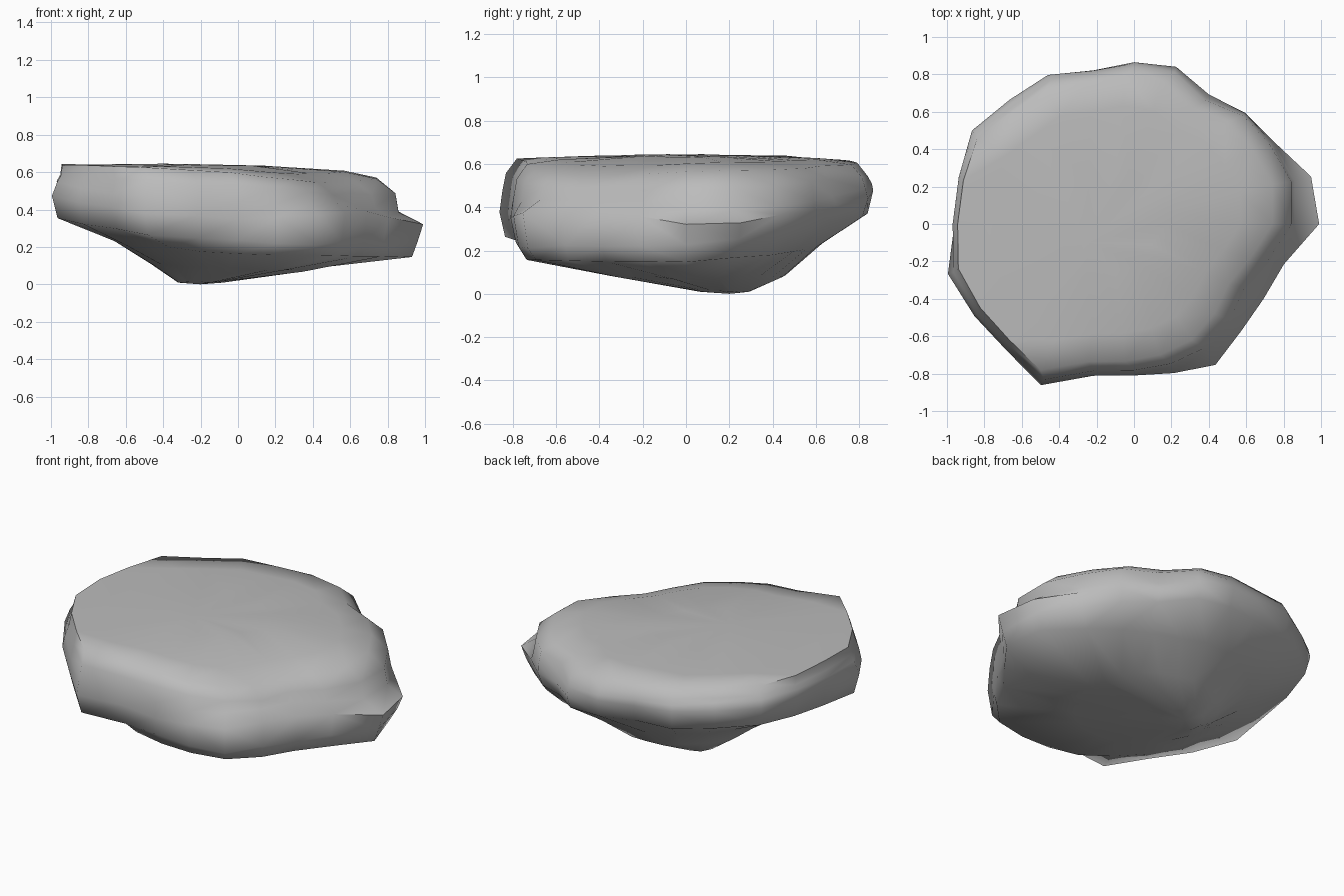
import bpy, bmesh, math, random
from mathutils import Vector

random.seed(4)
cube = bpy.data.objects.get("Cube")
if cube:
    bpy.data.objects.remove(cube, do_unlink=True)

# Radii measured every fifteen degrees, counter-clockwise from +x
WIDEST = [.99, .98, .87, .84, .80, .87, .865, .85, .92, .94, 1.0, .97,
          .96, 1.03, .985, .96, .995, .84, .81, .825, .87, .81, .80, .83]
UPPER = [.85, .88, .85, .83, .77, .85, .85, .84, .90, .91, .98, .96,
         .96, .99, .96, .94, .97, .82, .79, .78, .77, .73, .69, .75]
UNDER = [.93, .90, .78, .70, .64, .62, .63, .64, .64, .64, .65, .65,
         .66, .68, .70, .72, .74, .74, .74, .76, .80, .77, .74, .80]
EVEN = [1.0] * len(WIDEST)
CORNER = math.radians(-42)  # direction of the drooping front corner


def add_ring(bm, radii, scale, height, slope=(0, 0), center=(0, 0),
             corner_lift=0, jitter=.008):
    """One closed outline on a tilted plane, raised or lowered at the corner."""
    ring = []
    for i, r in enumerate(radii):
        angle = math.tau * i / len(radii)
        x = center[0] + r * scale * math.cos(angle)
        y = center[1] + r * scale * math.sin(angle)
        z = height + slope[0] * x + slope[1] * y
        z += corner_lift * max(0, math.cos(angle - CORNER)) ** 4
        z += random.uniform(-jitter, jitter)
        ring.append(bm.verts.new((x, y, z)))
    return ring


def cap(bm, ring, point):
    """Close a ring with a fan of triangles."""
    tip = bm.verts.new(Vector(point))
    for i, v in enumerate(ring):
        bm.faces.new((v, ring[(i + 1) % len(ring)], tip))


bm = bmesh.new()
rings = [
    # keel and sloping underside
    add_ring(bm, EVEN, .12, .012, center=(-.2, .18), jitter=.004),
    add_ring(bm, EVEN, .41, .085, (-.03, 0), center=(-.05, .05)),
    add_ring(bm, UNDER, 1, .2, (-.05, .04)),
    # bulging side and the ledge above it
    add_ring(bm, WIDEST, .97, .3, (-.07, .08)),
    add_ring(bm, WIDEST, 1, .4, (-.1, .08), corner_lift=.09),
    add_ring(bm, UPPER, 1.01, .46, (-.1, .05), corner_lift=.05),
    # upper slab with a rounded rim that droops at the front corner
    add_ring(bm, UPPER, .99, .535, (-.05, .01), corner_lift=-.02),
    add_ring(bm, UPPER, .93, .602, (-.04, 0), (-.05, 0), -.04, .004),
    add_ring(bm, UPPER, .74, .622, (-.022, 0), (-.06, 0), -.025, .003),
    add_ring(bm, UPPER, .32, .635, (-.02, 0), (-.1, 0), jitter=.003),
]
for low, high in zip(rings, rings[1:]):
    for i in range(len(low)):
        j = (i + 1) % len(low)
        bm.faces.new((low[i], low[j], high[j], high[i]))
cap(bm, rings[0], (-.2, .2, 0))
cap(bm, rings[-1], (-.25, -.1, .643))
bmesh.ops.triangulate(bm, faces=[f for f in bm.faces if len(f.verts) > 3])
bmesh.ops.recalc_face_normals(bm, faces=bm.faces)

mesh = bpy.data.meshes.new("rock")
bm.to_mesh(mesh)
bm.free()
rock = bpy.data.objects.new("rock", mesh)
bpy.context.collection.objects.link(rock)

# Grey stone
color = (.5, .5, .5, 1)
stone = bpy.data.materials.new("grey stone")
stone.use_nodes = True
stone.diffuse_color = color
stone.node_tree.nodes["Principled BSDF"].inputs["Base Color"].default_value = color
mesh.materials.append(stone)

bpy.ops.object.select_all(action="DESELECT")
rock.select_set(True)
bpy.context.view_layer.objects.active = rock
bpy.ops.object.shade_smooth_by_angle(angle=math.radians(65))
